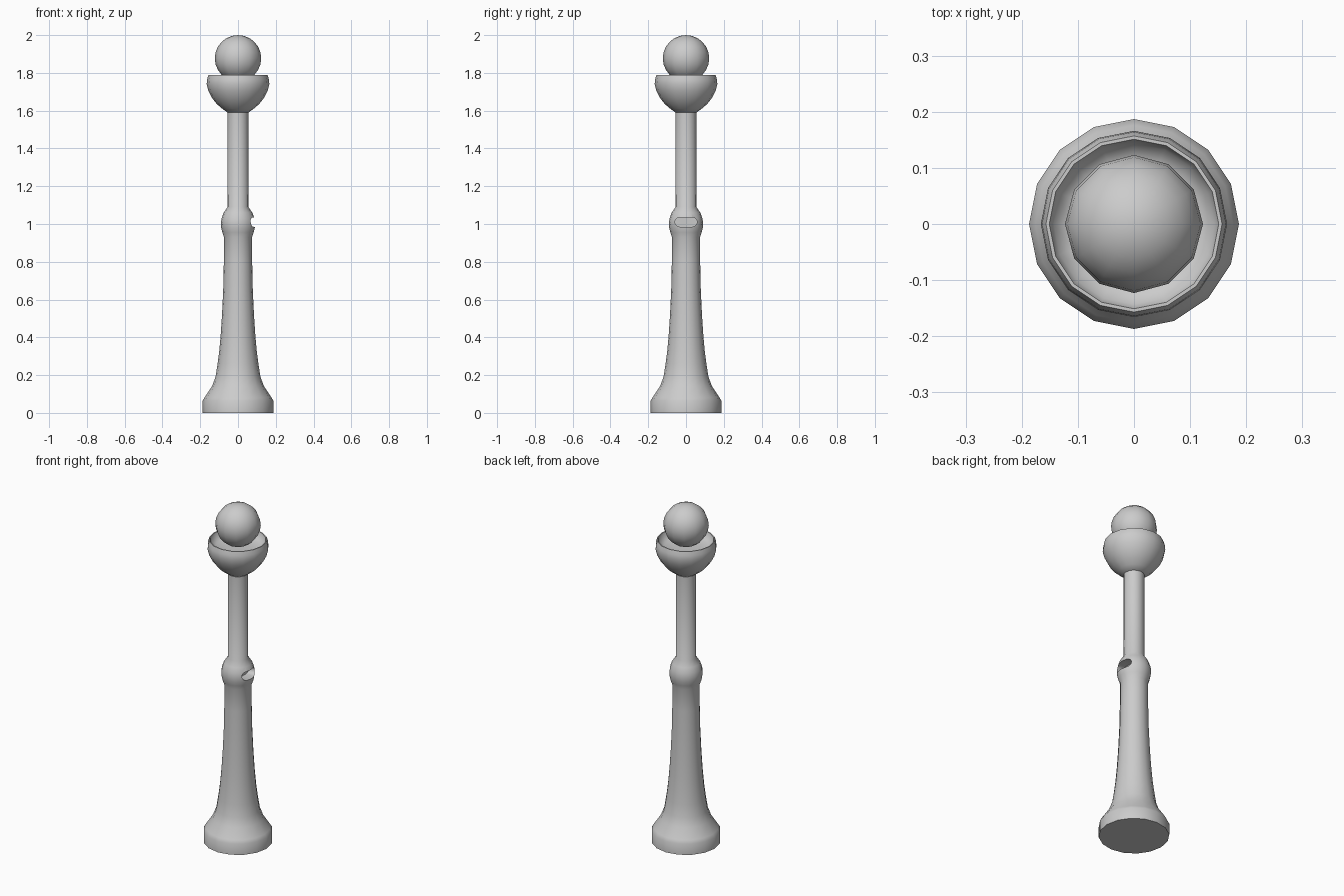
import bpy, bmesh, math

if "Cube" in bpy.data.objects:
    bpy.data.objects.remove(bpy.data.objects["Cube"])

SIDES = 16


def activate(obj):
    bpy.ops.object.select_all(action='DESELECT')
    obj.select_set(True)
    bpy.context.view_layer.objects.active = obj


def smooth(obj, angle=45):
    activate(obj)
    bpy.ops.object.shade_smooth_by_angle(angle=math.radians(angle))


def finish(name, bm):
    bmesh.ops.recalc_face_normals(bm, faces=bm.faces)
    mesh = bpy.data.meshes.new(name)
    bm.to_mesh(mesh)
    bm.free()
    obj = bpy.data.objects.new(name, mesh)
    bpy.context.collection.objects.link(obj)
    return obj


def lathe(name, profile):
    """Closed turned solid from (radius, height) pairs, capped at both ends."""
    bm = bmesh.new()
    rings = []
    for r, z in profile:
        angles = [2 * math.pi * i / SIDES for i in range(SIDES)]
        rings.append([bm.verts.new((r * math.cos(a), r * math.sin(a), z)) for a in angles])
    for lo, hi in zip(rings, rings[1:]):
        for i in range(SIDES):
            j = (i + 1) % SIDES
            bm.faces.new((lo[i], lo[j], hi[j], hi[i]))
    bm.faces.new(rings[0])
    bm.faces.new(rings[-1])
    return finish(name, bm)


# Flared base, tapering column, round collar and thin upper shaft
column = lathe("column", [
    (0.187, 0), (0.187, 0.065), (0.176, 0.083), (0.138, 0.14), (0.119, 0.19),
    (0.108, 0.26), (0.099, 0.33), (0.091, 0.42), (0.084, 0.53), (0.078, 0.66),
    (0.075, 0.80), (0.074, 0.93), (0.083, 0.955), (0.089, 0.98), (0.091, 1.005),
    (0.087, 1.03), (0.076, 1.06), (0.056, 1.09), (0.055, 1.61)])

# Rounded slot cut into the +x side of the collar
bm = bmesh.new()
half, rad, zc, steps = 0.034, 0.025, 1.01, 6
outline = []
for side, start in ((1, -math.pi / 2), (-1, math.pi / 2)):
    for k in range(steps + 1):
        a = start + math.pi * k / steps
        outline.append((side * half + rad * math.cos(a), zc + rad * math.sin(a)))
face = bm.faces.new([bm.verts.new((0.03, y, z)) for y, z in outline])
ext = bmesh.ops.extrude_face_region(bm, geom=[face])
bmesh.ops.translate(bm, vec=(0.12, 0, 0),
                    verts=[g for g in ext["geom"] if isinstance(g, bmesh.types.BMVert)])
cutter = finish("slot_cutter", bm)
cutter.hide_render = True

cut = column.modifiers.new("slot", 'BOOLEAN')
cut.operation = 'DIFFERENCE'
cut.solver = 'EXACT'
cut.object = cutter
activate(column)
bpy.ops.object.modifier_apply(modifier=cut.name)
bpy.data.objects.remove(cutter, do_unlink=True)
smooth(column)

# Hollow cup holding the globe
cup = lathe("cup", [
    (0.055, 1.59), (0.083, 1.61), (0.112, 1.635), (0.138, 1.668), (0.157, 1.705),
    (0.166, 1.74), (0.164, 1.765), (0.157, 1.788), (0.151, 1.788),
    (0.143, 1.76), (0.118, 1.745), (0.06, 1.74)])
smooth(cup)

# Lamp globe
bpy.ops.mesh.primitive_uv_sphere_add(segments=12, ring_count=12, radius=0.123,
                                     location=(0, 0, 1.877))
globe = bpy.context.object
globe.name = "globe"
smooth(globe)
